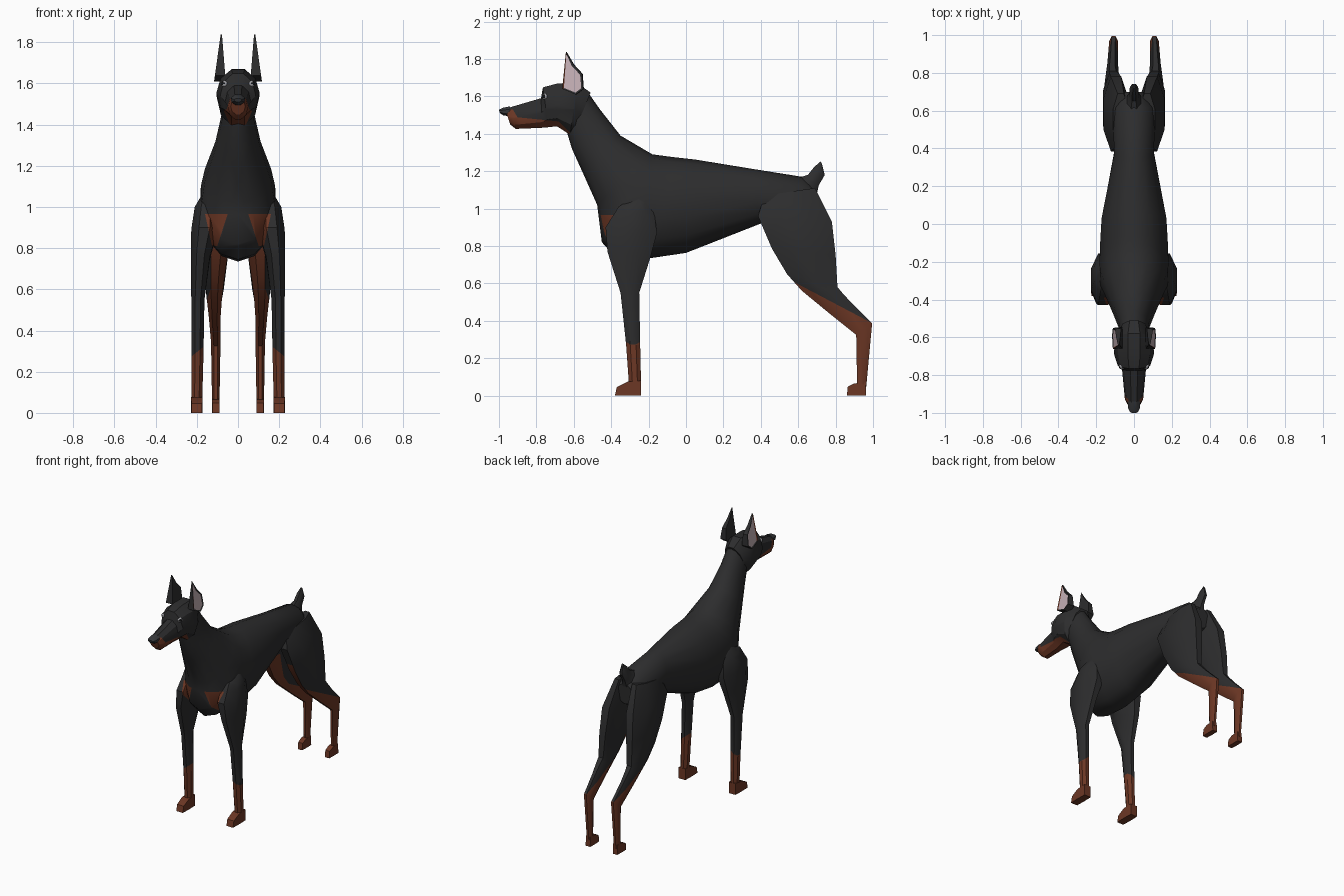
import bpy, bmesh, math
from mathutils import Vector

if "Cube" in bpy.data.objects:
    bpy.data.objects.remove(bpy.data.objects["Cube"])


def material(name, rgb):
    m = bpy.data.materials.new(name)
    m.diffuse_color = (*rgb, 1)
    m.use_nodes = True
    m.node_tree.nodes["Principled BSDF"].inputs["Base Color"].default_value = m.diffuse_color
    return m


MATS = [material("black coat", (0.026, 0.026, 0.027)),
        material("rust tan", (0.150, 0.038, 0.018)),
        material("inner ear pink", (0.55, 0.43, 0.46)),
        material("nose grey", (0.035, 0.037, 0.04)),
        material("eye light", (0.35, 0.35, 0.37)),
        material("pupil black", (0.006, 0.006, 0.006))]
BLACK, TAN, PINK, NOSE, EYE, PUPIL = range(6)


def loft(rings, n=8, flat=True, mat=BLACK):
    """Skin rings (ya, za, yb, zb, x centre, half width); a-b is the ring's diameter."""
    bm = bmesh.new()
    off = 0.5 if flat else 0
    k = 1 / math.cos(math.pi / n) if flat else 1
    loops = []
    for ya, za, yb, zb, xc, w in rings:
        a, b = Vector((xc, ya, za)), Vector((xc, yb, zb))
        ts = [(i + off) * math.tau / n for i in range(n)]
        loops.append([bm.verts.new((a + b) / 2 + (a - b) / 2 * k * math.cos(t)
                                   + Vector((w * k * math.sin(t), 0, 0))) for t in ts])
    for p, q in zip(loops, loops[1:]):
        for i in range(n):
            j = (i + 1) % n
            bm.faces.new((p[i], p[j], q[j], q[i]))
    bm.faces.new(loops[0])
    bm.faces.new(loops[-1])
    bmesh.ops.recalc_face_normals(bm, faces=bm.faces)
    bm.normal_update()
    for f in bm.faces:
        f.material_index = mat
    return bm


def paint(bm, mat, planes, test=lambda f: True):
    """Cut along planes (point, outward normal) and colour the faces inside all of them."""
    bm.normal_update()
    for co, no in planes:
        fs = [f for f in bm.faces if test(f)]
        geom = set(fs) | {e for f in fs for e in f.edges} | {v for f in fs for v in f.verts}
        bmesh.ops.bisect_plane(bm, geom=list(geom), plane_co=co, plane_no=no, dist=1e-5)
    bm.normal_update()
    for f in bm.faces:
        c = f.calc_center_median()
        if test(f) and all((c - Vector(co)).dot(Vector(no)) < 0 for co, no in planes):
            f.material_index = mat


def finish(bm, name, angle=35):
    me = bpy.data.meshes.new(name)
    bm.to_mesh(me)
    for m in MATS:
        me.materials.append(m)
    for p in me.polygons:
        p.use_smooth = True
    me.set_sharp_from_angle(angle=math.radians(angle))
    ob = bpy.data.objects.new(name, me)
    bpy.context.collection.objects.link(ob)
    return ob


def pair(bm, name, angle=35):
    """Place a part on +x and its mirror image on -x."""
    finish(bm, name + "_right", angle)
    for v in bm.verts:
        v.co.x *= -1
    bmesh.ops.reverse_faces(bm, faces=bm.faces)
    finish(bm, name + "_left", angle)


def chest_patch(bm, s):
    """Tan patch on the front of the chest, on side s."""
    paint(bm, TAN, [((s * .05, 0, .965), (-s, 0, -.33)), ((s * .16, 0, .965), (s, 0, -.22)),
                    ((0, 0, .965), (0, 0, 1)), ((0, 0, .81), (0, 0, -1))],
          lambda f: f.normal.y < -.2 and f.calc_center_median().y < -.2)


# body and neck
body = loft([(-.53, 1.63, -.64, 1.42, 0, .072), (-.46, 1.53, -.61, 1.32, 0, .082),
             (-.35, 1.39, -.56, 1.21, 0, .112), (-.18, 1.29, -.475, 1.02, 0, .165),
             (-.12, 1.282, -.45, .82, 0, .185), (-.09, 1.278, -.38, .745, 0, .187),
             (-.05, 1.273, -.19, .735, 0, .184), (.05, 1.262, 0, .763, 0, .176),
             (.35, 1.213, .40, .92, 0, .108), (.62, 1.17, .60, .90, 0, .115),
             (.70, 1.10, .69, .95, 0, .06)], 14, False)
for s in (1, -1):
    chest_patch(body, s)
finish(body, "body", 40)

# head
head = loft([(-.51, 1.62, -.60, 1.40, 0, .07), (-.58, 1.67, -.62, 1.395, 0, .098),
             (-.69, 1.668, -.69, 1.44, 0, .10), (-.765, 1.648, -.735, 1.435, 0, .082),
             (-.775, 1.59, -.77, 1.432, 0, .06), (-.945, 1.54, -.91, 1.426, 0, .046),
             (-.965, 1.525, -.94, 1.45, 0, .034)], 10)
paint(head, TAN, [((0, -.89, 1.487), (0, .1, 1)), ((0, -.68, 1.465), (0, 1, 1))])
paint(head, TAN, [((0, -.90, 1.487), (0, 1, .6)), ((0, 0, 1.53), (0, 0, 1))])
finish(head, "head", 30)

# nose
finish(loft([(-.94, 1.547, -.94, 1.495, 0, .034), (-.982, 1.538, -.975, 1.497, 0, .03),
             (-1.0, 1.528, -.995, 1.51, 0, .018)], 8, True, NOSE), "nose")

# eyes
eye = bmesh.new()
bmesh.ops.create_uvsphere(eye, u_segments=12, v_segments=8, radius=.017)
eye.normal_update()
look = Vector((.75, -.65, .1)).normalized()
for f in eye.faces:
    f.material_index = PUPIL if f.normal.dot(look) > .8 else EYE
bmesh.ops.translate(eye, verts=eye.verts, vec=(.064, -.753, 1.598))
pair(eye, "eye")

# ears: tapered plates with a pink hollow and a tan front rim
outline = [(-.662, 1.64), (-.642, 1.838), (-.602, 1.77), (-.556, 1.72), (-.55, 1.64), (-.59, 1.61)]
ear = bmesh.new()
outer = [ear.verts.new((.112 - .14 * (z - 1.64), y, z)) for y, z in outline]
inner = [ear.verts.new((.062 + .08 * (z - 1.64), y + .004, z)) for y, z in outline]
face = ear.faces.new(outer)
ear.faces.new(inner[::-1])
for i in range(6):
    j = (i + 1) % 6
    ear.faces.new((outer[j], outer[i], inner[i], inner[j]))
bmesh.ops.recalc_face_normals(ear, faces=ear.faces)
rim = bmesh.ops.inset_region(ear, faces=[face], thickness=.011, depth=-.004)["faces"]
for f in rim:
    f.material_index = TAN if f.calc_center_median().y < -.63 else BLACK
face.material_index = PINK
pair(ear, "ear", 20)

# tail stub
finish(loft([(.60, 1.165, .70, 1.08, 0, .04), (.652, 1.18, .71, 1.125, 0, .026),
             (.685, 1.222, .742, 1.18, 0, .022), (.72, 1.252, .728, 1.235, 0, .008)], 8), "tail")

# front legs
leg = loft([(-.25, 1.08, -.20, 1.04, .14, .03), (-.36, 1.01, -.17, .98, .155, .055),
            (-.43, .90, -.155, .87, .163, .064), (-.42, .77, -.19, .74, .182, .046),
            (-.35, .55, -.25, .55, .195, .032), (-.32, .27, -.245, .27, .197, .029),
            (-.305, .06, -.24, .05, .2, .026)], 8)
chest_patch(leg, 1)
paint(leg, TAN, [((.225, 0, .275), (.8, 0, 1))])
pair(leg, "front_leg")
pair(loft([(-.24, .08, -.24, 0, .2, .026), (-.31, .075, -.31, 0, .2, .028),
           (-.37, .045, -.38, 0, .2, .026)], 4, True, TAN), "front_paw")

# hind legs
hind = loft([(.42, 1.07, .69, 1.11, .07, .04), (.385, .96, .78, .93, .095, .067),
             (.46, .785, .80, .75, .107, .058), (.54, .65, .81, .58, .113, .044),
             (.62, .56, .835, .55, .115, .037), (.76, .445, .89, .49, .113, .028),
             (.91, .325, .995, .385, .108, .023), (.915, .05, .963, .04, .108, .018)], 8)
paint(hind, TAN, [((0, 0, .83), (0, 0, 1))],
      lambda f: f.normal.y < -.6 or (f.normal.x < -.2 and f.normal.y < -.2))
paint(hind, TAN, [((0, .62, .585), (0, .527, 1))])
pair(hind, "hind_leg")
pair(loft([(.96, .07, .963, 0, .108, .018), (.90, .065, .90, 0, .108, .019),
           (.865, .048, .86, 0, .108, .017)], 4, True, TAN), "hind_paw")
